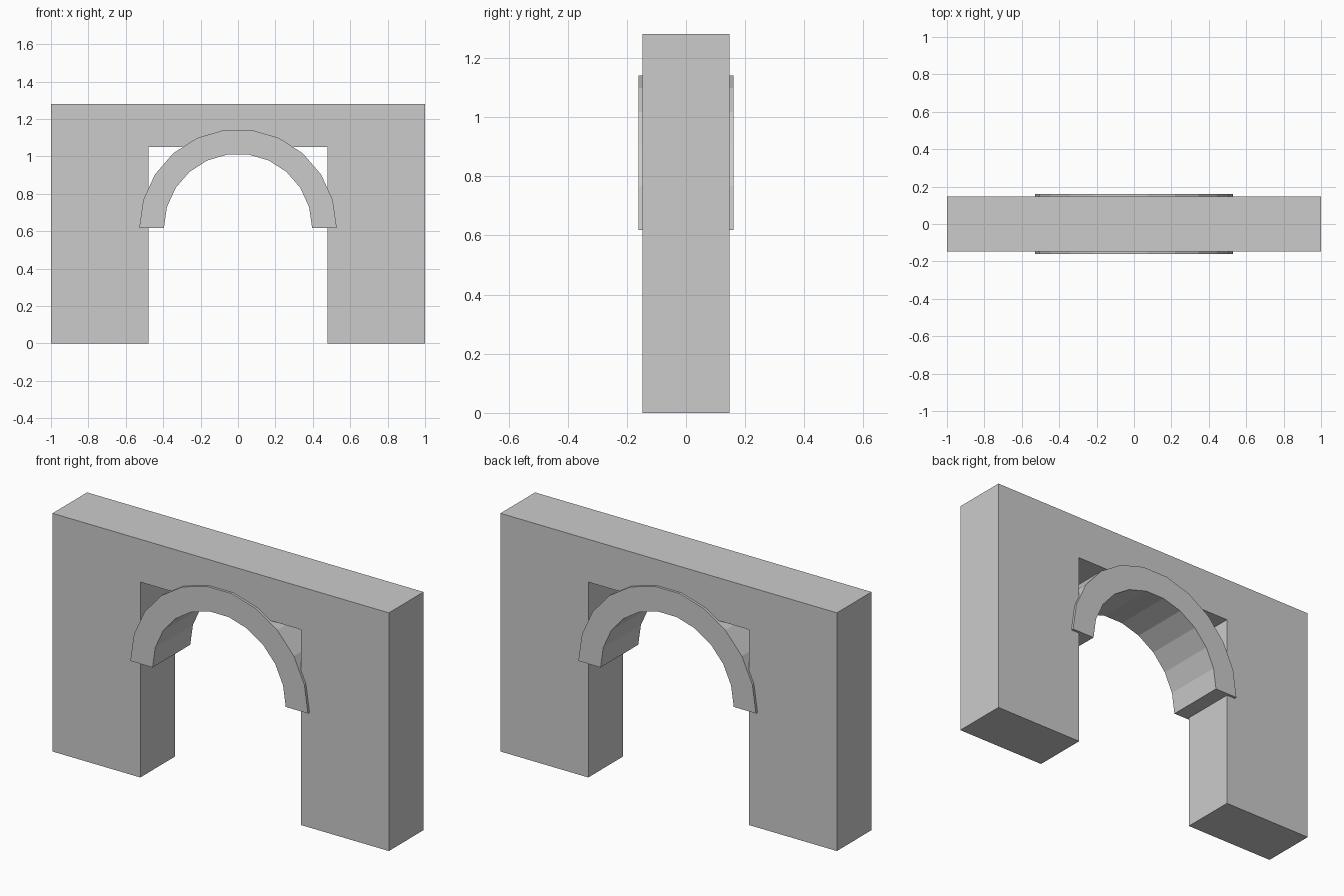
import bpy, bmesh
from math import cos, sin, pi

if "Cube" in bpy.data.objects:
    bpy.data.objects.remove(bpy.data.objects["Cube"])


def extrude_outline(name, outline, half_depth):
    """Extrude a closed x-z outline along y, centred on y = 0."""
    bm = bmesh.new()
    face = bm.faces.new([bm.verts.new((x, -half_depth, z)) for x, z in outline])
    new = bmesh.ops.extrude_face_region(bm, geom=[face])["geom"]
    verts = [v for v in new if isinstance(v, bmesh.types.BMVert)]
    bmesh.ops.translate(bm, verts=verts, vec=(0, 2 * half_depth, 0))
    bmesh.ops.recalc_face_normals(bm, faces=bm.faces)
    mesh = bpy.data.meshes.new(name)
    bm.to_mesh(mesh)
    bm.free()
    obj = bpy.data.objects.new(name, mesh)
    bpy.context.collection.objects.link(obj)
    return obj


def half_circle(radius, base_z, segments):
    return [(radius * cos(pi * i / segments), base_z + radius * sin(pi * i / segments))
            for i in range(segments + 1)]


# Wall with a square-headed doorway
TOP, OPEN_X, OPEN_Z = 1.28, 0.478, 1.05
half = [(OPEN_X, OPEN_Z), (OPEN_X, 0), (1, 0), (1, TOP)]
extrude_outline("wall", half + [(-x, z) for x, z in reversed(half)], 0.147)

# Faceted arch ring set into the doorway, slightly proud of the wall
SPRING_Z, SEGMENTS = 0.618, 11
ring = half_circle(0.528, SPRING_Z, SEGMENTS) + half_circle(0.396, SPRING_Z, SEGMENTS)[::-1]
extrude_outline("arch_ring", ring, 0.16)
